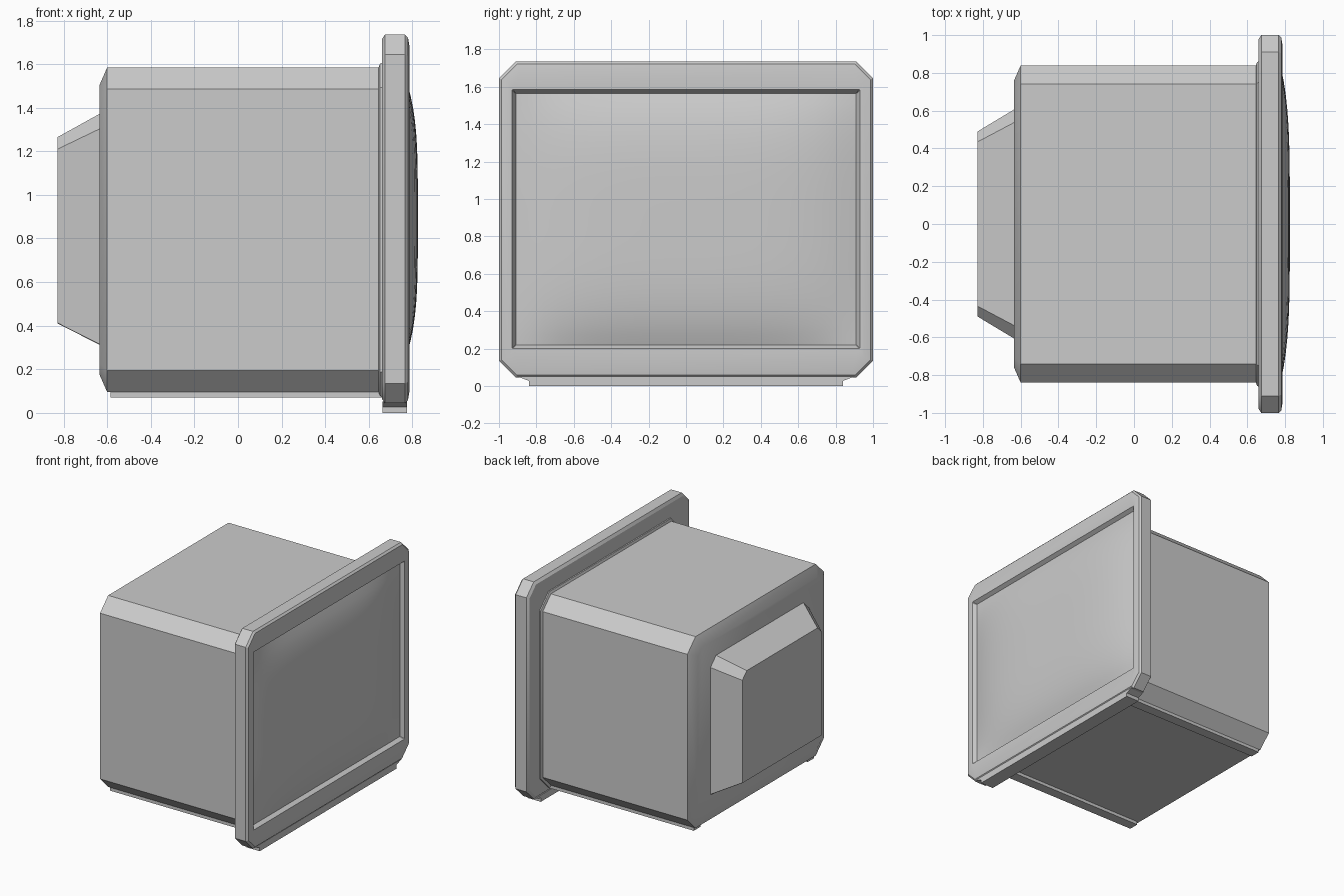
import bpy, bmesh

if "Cube" in bpy.data.objects:
    bpy.data.objects.remove(bpy.data.objects["Cube"])


def finish(name, bm, angle=0.5, recalc=True):
    if recalc:
        bmesh.ops.recalc_face_normals(bm, faces=bm.faces)
    me = bpy.data.meshes.new(name)
    bm.to_mesh(me)
    bm.free()
    ob = bpy.data.objects.new(name, me)
    bpy.context.collection.objects.link(ob)
    bpy.ops.object.select_all(action='DESELECT')
    ob.select_set(True)
    bpy.context.view_layer.objects.active = ob
    bpy.ops.object.shade_smooth_by_angle(angle=angle)
    return ob


def octagon(half, z0, z1, top, bottom):
    """Chamfered rectangle in the y-z plane."""
    right = [(half - bottom, z0), (half, z0 + bottom), (half, z1 - top), (half - top, z1)]
    return right + [(-y, z) for y, z in reversed(right)]


def loft(name, rings):
    """Skin a list of (x, outline) sections and cap both ends."""
    bm = bmesh.new()
    loops = [[bm.verts.new((x, y, z)) for y, z in pts] for x, pts in rings]
    n = len(loops[0])
    for a, b in zip(loops, loops[1:]):
        for i in range(n):
            j = (i + 1) % n
            bm.faces.new((a[i], a[j], b[j], b[i]))
    bm.faces.new(loops[0])
    bm.faces.new(loops[-1])
    return finish(name, bm)


# Main housing with bevelled back edge and a small collar at the bezel
def body(d):
    c = 0.1 - 0.586 * d
    return octagon(0.84 - d, 0.095 + d, 1.585 - d, c, c)


loft("housing", [(-0.635, body(0.08)), (-0.60, body(0)), (0.645, body(0)),
                 (0.652, body(-0.018)), (0.67, body(-0.022))])

# Tapered tube cover on the back
loft("tube_cover", [(-0.62, octagon(0.615, 0.305, 1.38, 0.07, 0.003)),
                    (-0.828, octagon(0.49, 0.41, 1.265, 0.055, 0.003))])


# Bezel frame with sloped recess around the screen
def frame(d):
    c = 0.09 - 0.586 * d
    return octagon(1.0 - d, 0.045 + d, 1.735 - d, c, c)


loft("bezel", [(0.66, frame(0.02)), (0.674, frame(0)), (0.766, frame(0)),
               (0.78, frame(0.014)), (0.786, frame(0.05)),
               (0.784, octagon(0.93, 0.20, 1.585, 0.004, 0.004)),
               (0.75, octagon(0.91, 0.22, 1.565, 0.002, 0.002))])

# Stepped lip under the bezel
half_lip = [(0.84, 0.0), (0.84, 0.028), (0.905, 0.052)]
lip = half_lip + [(-y, z) for y, z in reversed(half_lip)]
loft("bottom_lip", [(0.662, lip), (0.775, lip)])

# Two foot rails under the housing
for side, label in ((1, "right"), (-1, "left")):
    rail = [(side * y, z) for y, z in ((0.66, 0.07), (0.74, 0.07), (0.74, 0.10), (0.66, 0.10))]
    loft("foot_rail_" + label, [(-0.585, rail), (0.665, rail)])

# Bulging glass screen
bm = bmesh.new()
bmesh.ops.create_grid(bm, x_segments=24, y_segments=24, size=1)
for v in bm.verts:
    u, w = v.co.x, v.co.y
    bulge = (1 - u ** 4) * (1 - w ** 4)
    v.co = (0.757 + 0.068 * bulge, 0.91 * u, 0.8925 + 0.6725 * w)
finish("screen", bm, 0.8, recalc=False)
